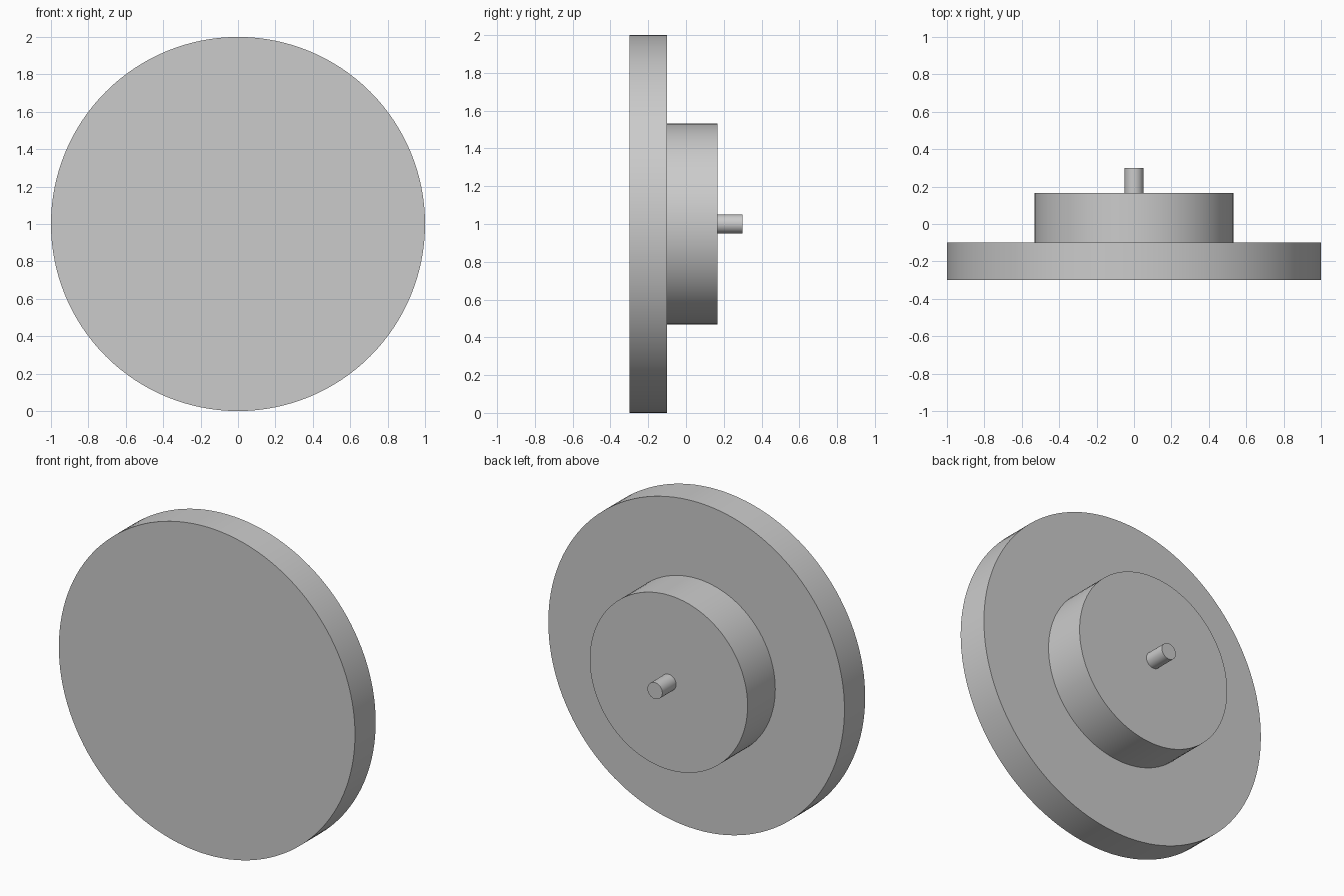
import bpy
import math

cube = bpy.data.objects.get("Cube")
if cube:
    bpy.data.objects.remove(cube, do_unlink=True)

grey = bpy.data.materials.new("light grey")
grey.use_nodes = True
colour = (0.6, 0.6, 0.6, 1)
grey.diffuse_color = colour
grey.node_tree.nodes["Principled BSDF"].inputs["Base Color"].default_value = colour


def disc(name, radius, front, back, sides):
    """Cylinder lying along y, centred on the common axis."""
    bpy.ops.mesh.primitive_cylinder_add(
        vertices=sides, radius=radius, depth=back - front,
        location=(0, (front + back) / 2, 1), rotation=(math.pi / 2, 0, 0))
    part = bpy.context.object
    part.name = name
    part.data.materials.append(grey)
    bpy.ops.object.transform_apply(location=False, rotation=True, scale=False)
    bpy.ops.object.shade_smooth_by_angle(angle=math.radians(30))


# Wide front plate, stepped hub behind it, and the short axle pin
disc("front_plate", 1.0, -0.3, -0.1, 128)
disc("rear_hub", 0.533, -0.1, 0.167, 96)
disc("axle_pin", 0.05, 0.167, 0.3, 48)
